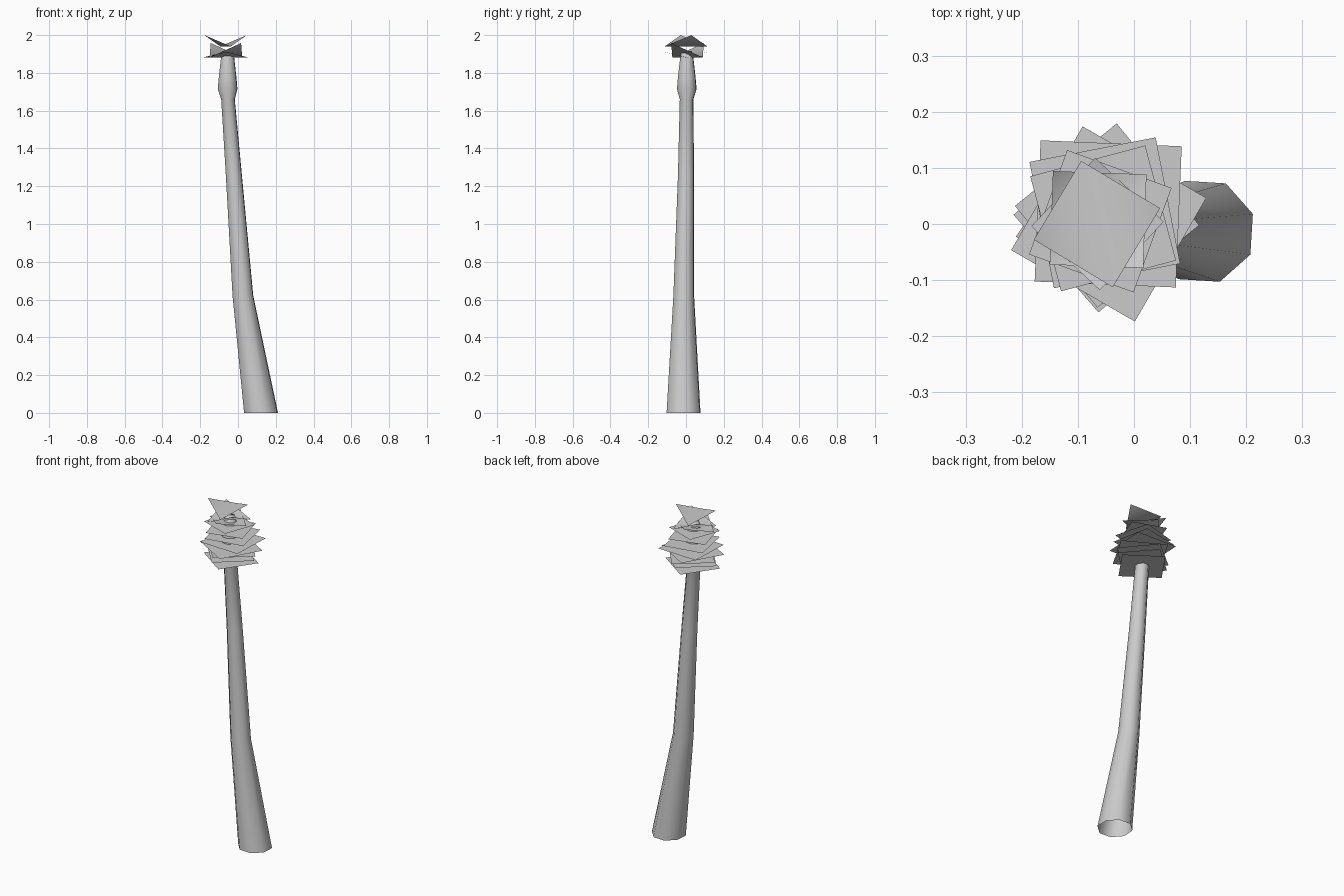
import bpy, bmesh
from math import sin, cos, radians

if "Cube" in bpy.data.objects:
    bpy.data.objects.remove(bpy.data.objects["Cube"])


def make_object(name, bm, smooth=True):
    mesh = bpy.data.meshes.new(name)
    bm.to_mesh(mesh)
    bm.free()
    obj = bpy.data.objects.new(name, mesh)
    bpy.context.collection.objects.link(obj)
    for p in mesh.polygons:
        p.use_smooth = smooth
    return obj


# Trunk: eight-sided bent tube, open at the foot (x, y, z, radius)
rings = [
    (0.122, -0.013, 0.00, 0.095),
    (0.026, -0.012, 0.62, 0.058),
    (-0.022, 0.0, 1.26, 0.045),
    (-0.053, 0.003, 1.66, 0.038),
    (-0.055, 0.004, 1.715, 0.055),
    (-0.055, 0.004, 1.78, 0.049),
    (-0.055, 0.004, 1.88, 0.037),
    (-0.055, 0.004, 1.915, 0.029),
]
SIDES = 8
bm = bmesh.new()
loops = []
for x, y, z, r in rings:
    angles = [radians(19 + i * 360 / SIDES) for i in range(SIDES)]
    loops.append([bm.verts.new((x + r * cos(a), y + r * sin(a), z)) for a in angles])
for low, high in zip(loops, loops[1:]):
    for i in range(SIDES):
        j = (i + 1) % SIDES
        bm.faces.new((low[i], low[j], high[j], high[i]))
bm.faces.new(loops[-1])
make_object("trunk", bm)


# Leaf cards: squares folded along one diagonal, which drops by warp
def leaf_card(name, x, y, z, radius, angle, warp=0.0):
    bm = bmesh.new()
    v = []
    for i in range(4):
        a = radians(angle + 90 * i)
        dz = warp if i % 2 == 0 else -warp
        v.append(bm.verts.new((x + radius * cos(a), y + radius * sin(a), z + dz)))
    bm.faces.new((v[0], v[1], v[3]))
    bm.faces.new((v[1], v[2], v[3]))
    if warp == 0:
        bmesh.ops.dissolve_faces(bm, faces=bm.faces[:])
    make_object(name, bm)


cards = [
    # flat lower tiers
    (-0.050, 0.006, 1.665, 0.163, 10, 0),
    (-0.052, 0.005, 1.695, 0.163, -4, 0),
    (-0.048, 0.015, 1.72, 0.165, 84, 0),
    (-0.045, 0.0, 1.74, 0.180, 15, 0),
    (-0.046, 0.018, 1.767, 0.178, 42.6, 0),
    (-0.052, 0.02, 1.80, 0.162, -34, 0),
    (-0.055, 0.01, 1.84, 0.150, 60, 0),
    (-0.060, 0.005, 1.87, 0.140, 25, 0),
    # folded top tiers
    (-0.065, 0.0, 1.897, 0.118, 92, 0.015),
    (-0.064, 0.008, 1.92, 0.118, -47, 0.038),
    (-0.066, 0.0, 1.97, 0.116, 14, 0.030),
]
for n, c in enumerate(cards, 1):
    leaf_card(f"leaf_card_{n}", *c)
